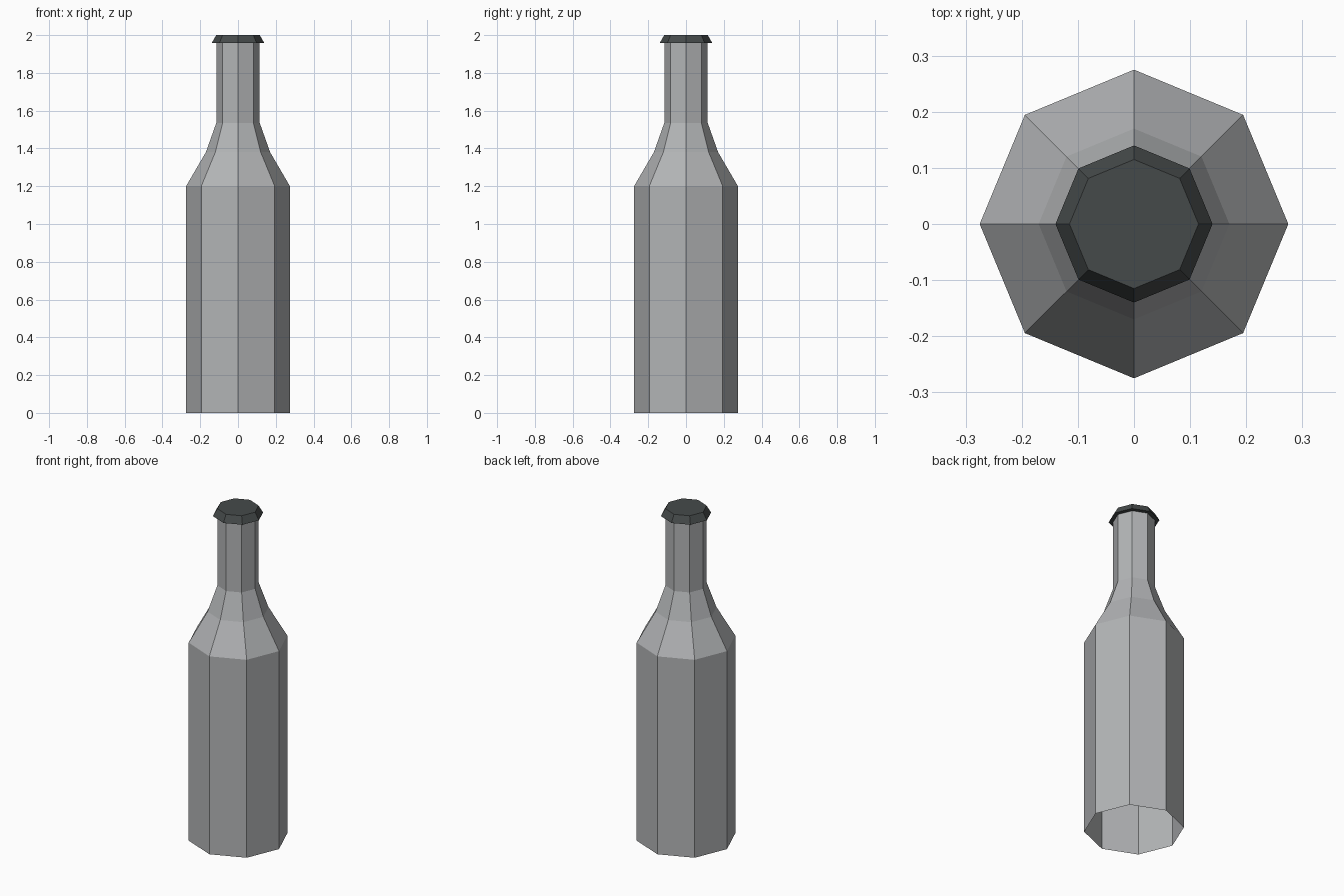
import bpy, math

if "Cube" in bpy.data.objects:
    bpy.data.objects.remove(bpy.data.objects["Cube"])

SIDES = 8

def material(name, color):
    m = bpy.data.materials.new(name)
    m.diffuse_color = (*color, 1)
    m.use_nodes = True
    m.node_tree.nodes["Principled BSDF"].inputs["Base Color"].default_value = m.diffuse_color
    return m

def lathe(name, profile, mat, top_cap=False):
    """Revolve (radius, z) points into a flat-shaded octagonal shell."""
    verts = [(r * math.cos(2 * math.pi * i / SIDES), r * math.sin(2 * math.pi * i / SIDES), z)
             for r, z in profile for i in range(SIDES)]
    faces = []
    for k in range(len(profile) - 1):
        for i in range(SIDES):
            j = (i + 1) % SIDES
            a, b = k * SIDES, (k + 1) * SIDES
            faces.append((a + i, a + j, b + j, b + i))
    if top_cap:
        faces.append(tuple(range((len(profile) - 1) * SIDES, len(profile) * SIDES)))
    mesh = bpy.data.meshes.new(name)
    mesh.from_pydata(verts, [], faces)
    mesh.materials.append(mat)
    obj = bpy.data.objects.new(name, mesh)
    bpy.context.collection.objects.link(obj)
    return obj

grey = material("grey glass", (0.45, 0.46, 0.47))
dark = material("dark cap", (0.06, 0.068, 0.068))

# Bottle body, shoulder and neck, open underneath
lathe("bottle", [(0.275, 0), (0.275, 1.2), (0.17, 1.38), (0.115, 1.535), (0.115, 1.957)], grey)

# Flared bottle cap with underside lip
lathe("cap", [(0.115, 1.957), (0.14, 1.957), (0.115, 2.0)], dark, top_cap=True)
